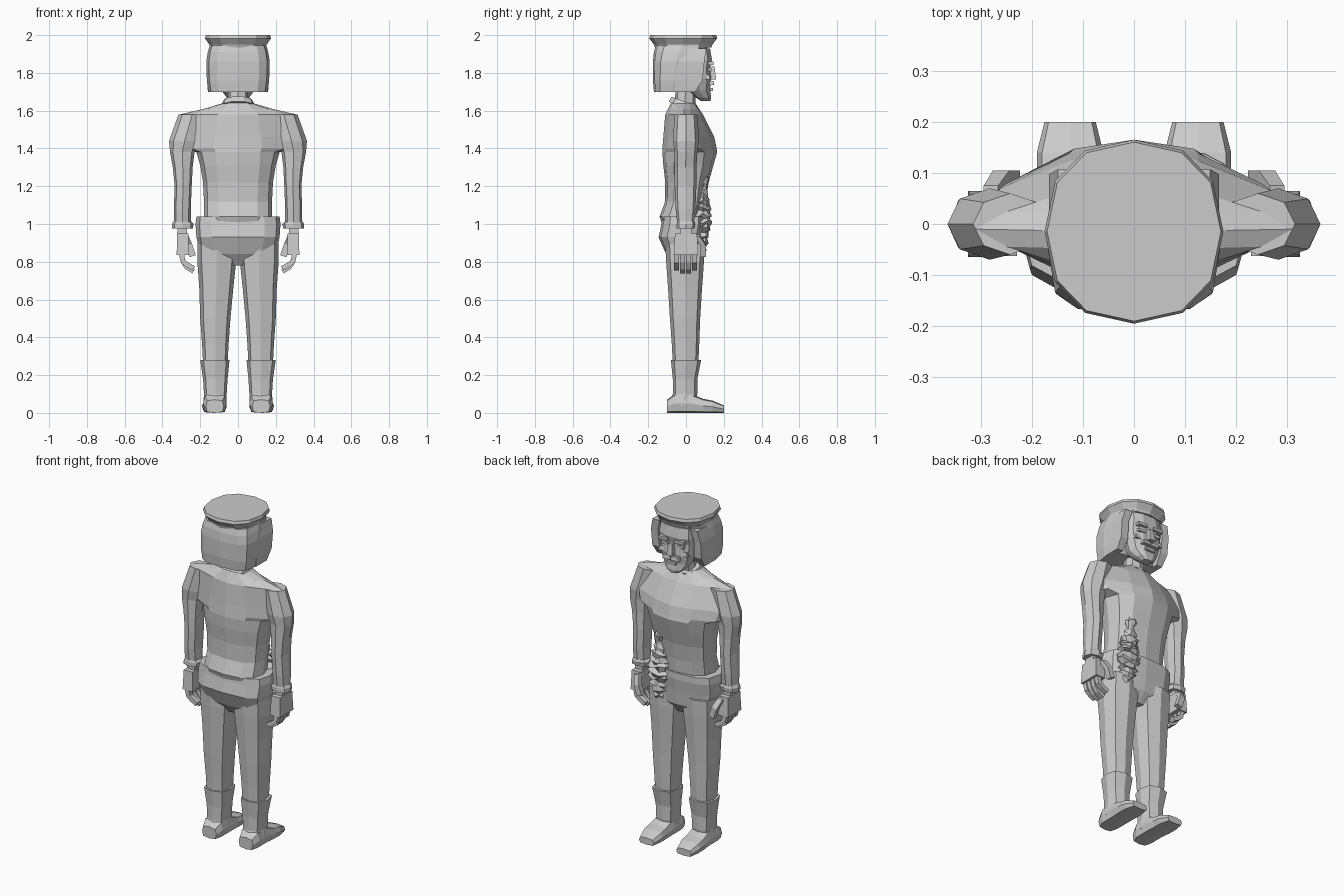
import bpy, bmesh, random
from math import cos, sin, pi, copysign
from mathutils import Vector, Matrix

cube = bpy.data.objects.get("Cube")
if cube:
    bpy.data.objects.remove(cube, do_unlink=True)

grey = bpy.data.materials.new("plain_grey")
grey.use_nodes = True
grey.diffuse_color = (0.6, 0.6, 0.6, 1)
grey.node_tree.nodes["Principled BSDF"].inputs["Base Color"].default_value = grey.diffuse_color

CM = 0.01   # all part sizes below are in hundredths of a unit


def finish(name, bm, mirror=False):
    """Turn a bmesh into a flat shaded object, optionally mirrored to the other side."""
    bmesh.ops.recalc_face_normals(bm, faces=bm.faces)
    mesh = bpy.data.meshes.new(name)
    bm.to_mesh(mesh)
    bm.free()
    mesh.materials.append(grey)
    obj = bpy.data.objects.new(name, mesh)
    bpy.context.collection.objects.link(obj)
    if mirror:
        obj.modifiers.new("other_side", 'MIRROR')
    return obj


def section(x0, x1, y0, y1, sides, power):
    """Points of a superellipse fitted between two x and two y limits."""
    points = []
    phase = pi / 4 if sides == 4 else 0
    for i in range(sides):
        a = phase + 2 * pi * i / sides
        c, s = round(cos(a), 6), round(sin(a), 6)
        u = copysign(abs(c) ** (2 / power), c)
        v = copysign(abs(s) ** (2 / power), s)
        points.append(((x0 + x1 + u * (x1 - x0)) / 2, (y0 + y1 + v * (y1 - y0)) / 2))
    return points


def skin(bm, rings):
    """Bridge a list of rings with quads and cap both ends."""
    loops = [[bm.verts.new(Vector(p) * CM) for p in ring] for ring in rings]
    for low, high in zip(loops, loops[1:]):
        for i in range(len(low)):
            j = (i + 1) % len(low)
            bm.faces.new((low[i], low[j], high[j], high[i]))
    bm.faces.new(loops[0][::-1])
    bm.faces.new(loops[-1])


def loft(name, rings, sides=8, power=2.5, mirror=False, along_y=False):
    """Each ring is (position, x0, x1, y0, y1) with an optional own power."""
    out = []
    for pos, x0, x1, b0, b1, *own in rings:
        flat = section(x0, x1, b0, b1, sides, own[0] if own else power)
        out.append([(x, pos, b) if along_y else (x, b, pos) for x, b in flat])
    bm = bmesh.new()
    skin(bm, out)
    return finish(name, bm, mirror)


def centred(name, rings, sides=12, power=2.5):
    """Loft symmetric about x = 0; each ring is (z, half_width, back, front)."""
    return loft(name, [(z, -w, w, *rest) for z, w, *rest in rings], sides, power)


def box(name, low, high, mirror=False, taper=1.0):
    """Box between two corners, its top narrowed by taper."""
    bm = bmesh.new()
    low, high = Vector(low) * CM, Vector(high) * CM
    bmesh.ops.create_cube(bm, size=1)
    for v in bm.verts:
        k = taper if v.co.z > 0 else 1
        size, mid = high - low, (low + high) / 2
        v.co = mid + Vector((v.co.x * size.x * k, v.co.y * size.y * k, v.co.z * size.z))
    return finish(name, bm, mirror)


def limb(name, path, width, depth, mirror=True):
    """Square tube following points in a plane of constant y."""
    rings = []
    for i, (x, y, z) in enumerate(path):
        a = Vector(path[max(i - 1, 0)])
        b = Vector(path[min(i + 1, len(path) - 1)])
        side = (b - a).normalized().cross(Vector((0, 1, 0))) * width / 2
        front = Vector((0, depth / 2, 0))
        mid = Vector((x, y, z))
        rings.append([mid + side + front, mid - side + front, mid - side - front, mid + side - front])
    bm = bmesh.new()
    skin(bm, rings)
    return finish(name, bm, mirror)


# Jacket with sloping shoulders, deep chest and flared hem
centred("jacket", [
    (101, 18, -13, 10), (104, 18, -14, 10), (112, 18, -11, 10.5), (122, 18.5, -11, 12),
    (131, 20, -12, 14.5), (138, 22, -12.5, 16.5, 2.2), (140, 30, -12.5, 16.2, 1.6),
    (146, 33, -12, 15, 1.4), (158, 31, -11, 9, 1.3), (161, 18, -9.5, 7, 1.6),
    (164, 8, -8, 5)])

# Sleeves and cuffs
loft("sleeve", [
    (99, 25, 34, -4.5, 4), (108, 25, 34, -5.5, 5), (120, 24.5, 33.5, -6, 5.5),
    (130, 24, 34.5, -6, 5.5), (138, 23, 36, -6, 6), (144, 20, 36.5, -7, 7, 2),
    (158, 17, 31.5, -6, 6, 2)], mirror=True)
loft("cuff", [(97.5, 24, 35, -5, 4.5), (100, 23.5, 35, -5, 5), (101.5, 25, 34, -4.5, 4.5)], mirror=True)

# Hands: wrist, palm, thumb and four curled fingers
box("wrist", (27, -3, 94), (32, 3, 98), True)
box("palm", (26, -6.5, 83.5), (32.5, 6.5, 95), True, 0.9)
limb("thumb", [(28, 6, 94), (26, 9, 89), (24, 9, 83)], 3.5, 3)
for i in range(4):
    y = -5 + 3.2 * i
    drop = 1.5 if i in (0, 3) else 0
    limb("finger_%d" % (i + 1), [(30, y, 84.5), (29, y, 80), (27, y, 77 + drop), (23.5, y, 75 + drop)], 2.6, 2.6)

# Trousers
centred("hips", [
    (78, 5, -6, 5), (84, 20, -10.5, 9), (93, 22, -14.5, 10), (100, 22.5, -13, 11),
    (104, 22, -12.5, 11)], power=3)
loft("trouser_leg", [
    (26, 5.5, 18.5, -7, 6.5), (36, 5, 19, -7.5, 7), (50, 4, 20, -8.5, 7.5),
    (66, 2.5, 20.5, -9.5, 8.5), (80, 1, 21.5, -10.5, 9.5), (90, 1, 21.5, -11, 10)],
    power=2.8, mirror=True)

# Boots
loft("boot_shaft", [
    (4, 6, 18.5, -9, 5), (10, 6, 18, -7, 6), (18, 5.5, 18.5, -7, 6), (28, 4.5, 20, -8, 8)],
    power=2.8, mirror=True)
loft("boot_foot", [
    (-10, 7.5, 17, 0, 7), (-6, 6, 18.5, 0, 10), (3, 6, 18.5, 0, 10), (9, 6, 19, 0, 7.5),
    (14, 6, 19, 0, 6.5), (20, 7.5, 17.5, 0, 4)], sides=8, power=4, mirror=True, along_y=True)

# Neck and tilted collar
centred("neck", [(158, 6, -7, 5), (174, 5, -5, 5)], sides=8)
collar = centred("collar", [(161.5, 9, -9.5, 6.5), (164.5, 8, -9, 6)], sides=10)
pivot = Matrix.Translation((0, 0, 163 * CM))
collar.data.transform(pivot @ Matrix.Rotation(-0.35, 4, 'X') @ pivot.inverted())

# Hair with side locks and a fringe framing the face
centred("hair", [
    (170, 15.5, -17, 3), (176, 16.5, -17.5, 5), (186, 16.8, -17.5, 7),
    (191, 16, -17, 10), (194.5, 15, -16, 12)], power=3.4)
loft("side_lock", [
    (170, 12, 16, -6, 5), (176, 11.5, 16.5, -6, 9), (186, 12, 16.7, -6, 10),
    (193, 10, 15, -6, 11)], sides=4, power=20, mirror=True)

# Cap with a wide flat crown
centred("cap", [
    (193.5, 15, -16.5, 13.5), (195, 15.2, -17, 14), (198.3, 17.5, -19.5, 16.5),
    (200, 17, -19, 16)], power=2.3)

# Face
centred("face", [
    (165, 3, 8, 13), (167, 6, 5, 13.5), (171, 9, 0, 13), (177, 11, 0, 13.5),
    (183, 11.5, 0, 13), (187, 11.5, 0, 14), (193, 11, 0, 13)], sides=10)
box("nose", (-2, 11, 176.5), (2, 16, 183.5), taper=0.6)
box("moustache", (0, 11.5, 173.5), (5.5, 15, 175.7), True, 0.8)
box("lower_lip", (-3, 11.5, 170.5), (3, 14.2, 172))
box("eyebrow", (2.2, 11, 184.3), (8.5, 14.6, 186), True)
box("eyelid", (3, 10.5, 181), (7.5, 13.4, 182.7), True)
box("cheekbone", (5, 9.5, 176.5), (9.5, 12.8, 179), True, 0.7)

# Crumpled cloth hanging at one side of the belly
random.seed(4)
folds = []
steps = 26
for i in range(steps):
    t = i / (steps - 1)
    swell = 0.25 + 0.75 * sin(pi * min(1, t * 1.15 + 0.08)) if t < 0.8 else 0.6 - 2 * (t - 0.8)
    out = (1 if i % 2 else 0.75) * max(swell, 0.25)
    cx, cy = 12 - 2 * t, 8 + 2 * t
    ring = []
    for x, y in section(-7.5, 7.5, -5, 5, 10, 2):
        k = out * random.uniform(0.8, 1.12)
        ring.append((cx + x * k, cy + y * k, 85 + 45 * t + random.uniform(-1.2, 1.2)))
    folds.append(ring)
cloth = bmesh.new()
skin(cloth, folds)
finish("crumpled_cloth", cloth)
